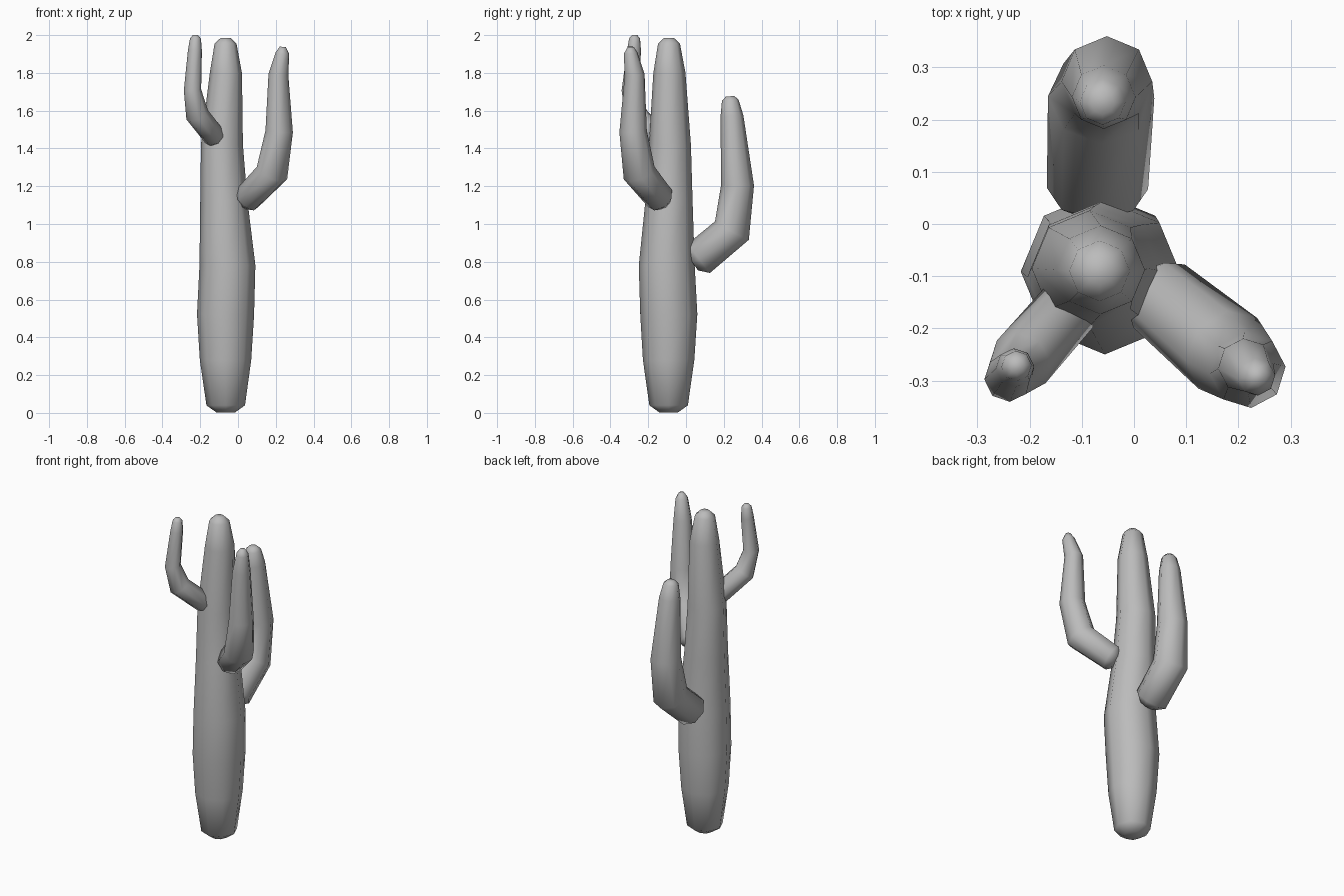
import bpy, bmesh, math
from mathutils import Vector

mat = bpy.data.materials.new("plain_grey")
mat.diffuse_color = (0.5, 0.5, 0.5, 1)


def tube(name, pts, side, sides=8, phase=0.0):
    """Loft rings of (x, y, z, radius) along a path; close both ends."""
    bm = bmesh.new()
    P = [Vector(p[:3]) for p in pts]
    u = Vector(side).normalized()
    rings = []
    for i, p in enumerate(P):
        a = (p - P[i - 1]).normalized() if i else Vector()
        b = (P[i + 1] - p).normalized() if i < len(P) - 1 else Vector()
        t = (a + b).normalized()
        w = (u - t * u.dot(t)).normalized()
        v = t.cross(w)
        r = pts[i][3]
        rings.append([bm.verts.new(p + r * (w * math.cos(k) + v * math.sin(k)))
                      for k in (phase + 2 * math.pi * j / sides for j in range(sides))])
    for lo, hi in zip(rings, rings[1:]):
        for j in range(sides):
            n = (j + 1) % sides
            bm.faces.new((lo[j], lo[n], hi[n], hi[j]))
    bm.faces.new(rings[0][::-1])
    bm.faces.new(rings[-1])
    bmesh.ops.recalc_face_normals(bm, faces=bm.faces)
    for f in bm.faces:
        f.smooth = True
    me = bpy.data.meshes.new(name)
    bm.to_mesh(me)
    bm.free()
    me.materials.append(mat)
    ob = bpy.data.objects.new(name, me)
    bpy.context.collection.objects.link(ob)
    return ob


# main trunk
tube("trunk", [
    (-0.065, -0.092, 0.003, 0.05), (-0.065, -0.092, 0.04, 0.102),
    (-0.066, -0.092, 0.28, 0.136), (-0.066, -0.091, 0.52, 0.151),
    (-0.056, -0.102, 0.78, 0.148), (-0.075, -0.09, 1.12, 0.125),
    (-0.085, -0.085, 1.42, 0.111), (-0.064, -0.088, 1.80, 0.085),
    (-0.066, -0.09, 1.955, 0.058), (-0.066, -0.09, 1.985, 0.026)], (1, 0, 0))

# front right arm
tube("right_arm", [
    (0.025, -0.12, 1.115, 0.045), (0.048, -0.138, 1.135, 0.078),
    (0.18, -0.248, 1.27, 0.088), (0.218, -0.28, 1.49, 0.073),
    (0.214, -0.272, 1.79, 0.053), (0.235, -0.293, 1.905, 0.036),
    (0.237, -0.293, 1.938, 0.016)], (0.64, 0.77, 0))

# back arm
tube("back_arm", [
    (-0.07, 0.035, 0.795, 0.05), (-0.07, 0.068, 0.818, 0.097),
    (-0.063, 0.243, 0.965, 0.102), (-0.052, 0.273, 1.205, 0.087),
    (-0.058, 0.243, 1.57, 0.061), (-0.06, 0.234, 1.655, 0.044),
    (-0.06, 0.232, 1.676, 0.022)], (1, 0, 0))

# front left arm
tube("left_arm", [
    (-0.11, -0.14, 1.445, 0.035), (-0.125, -0.16, 1.463, 0.06),
    (-0.216, -0.264, 1.578, 0.062), (-0.241, -0.295, 1.71, 0.046),
    (-0.228, -0.275, 1.92, 0.037), (-0.225, -0.272, 1.982, 0.029),
    (-0.225, -0.272, 2.0, 0.014)], (0.75, -0.66, 0))
